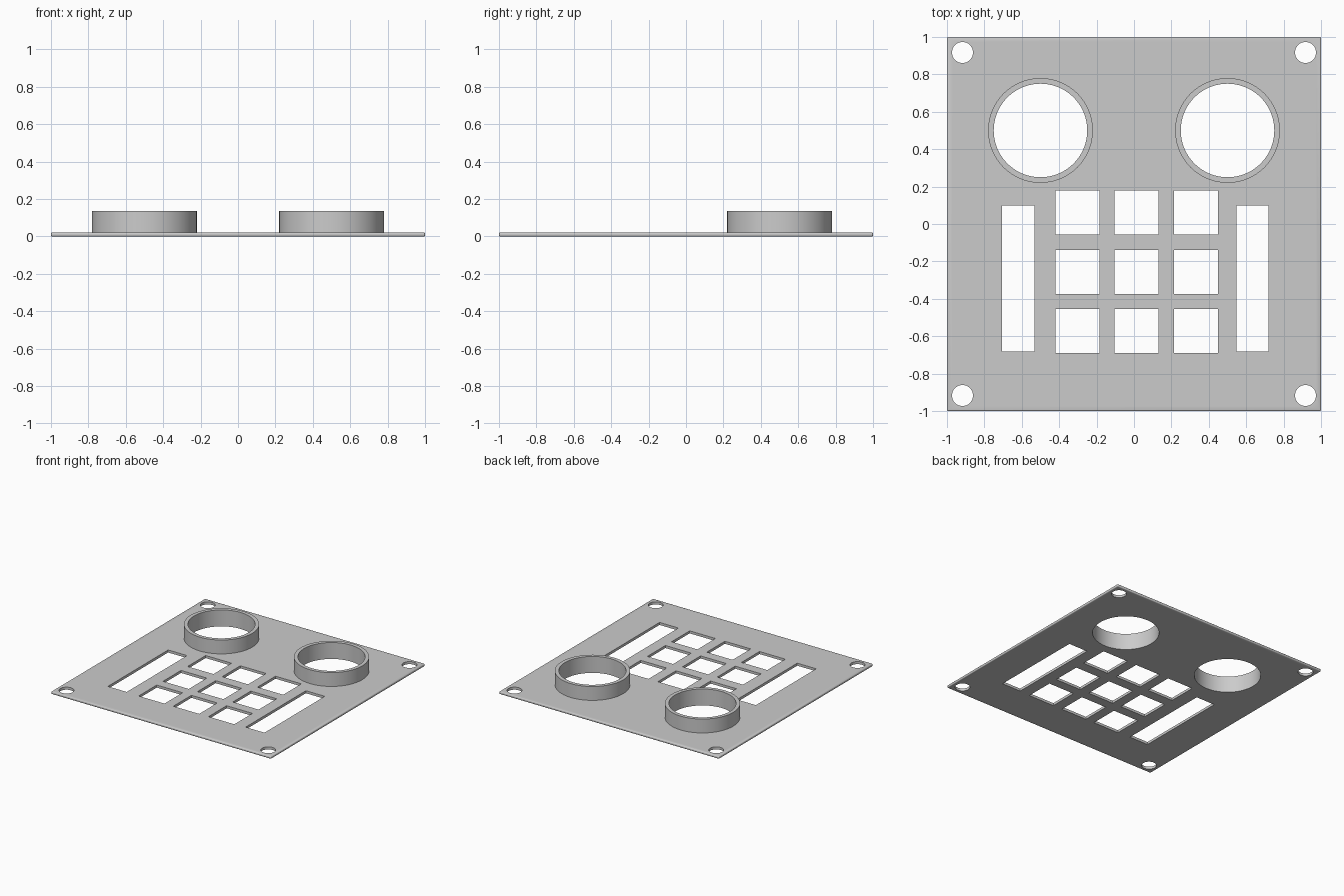
import bpy
import bmesh
from mathutils import Matrix, Vector

PLATE_TOP = 0.021
RING_TOP = 0.135
RING_OUTER, RING_INNER = 0.28, 0.25
SIDES = 96

old = bpy.data.objects.get("Cube")
if old:
    bpy.data.objects.remove(old, do_unlink=True)

grey = bpy.data.materials.new("plain grey")
grey.use_nodes = True
grey.diffuse_color = (0.6, 0.6, 0.6, 1)
grey.node_tree.nodes["Principled BSDF"].inputs["Base Color"].default_value = grey.diffuse_color


def add_box(bm, x0, x1, y0, y1, z0, z1):
    centre = Vector((x0 + x1, y0 + y1, z0 + z1)) / 2
    size = Matrix.Diagonal((x1 - x0, y1 - y0, z1 - z0, 1))
    bmesh.ops.create_cube(bm, size=1, matrix=Matrix.Translation(centre) @ size)


def add_cylinder(bm, x, y, radius, z0, z1):
    bmesh.ops.create_cone(bm, cap_ends=True, segments=SIDES, radius1=radius, radius2=radius,
                          depth=z1 - z0, matrix=Matrix.Translation((x, y, (z0 + z1) / 2)))


def make_object(name, bm):
    mesh = bpy.data.meshes.new(name)
    bm.to_mesh(mesh)
    bm.free()
    mesh.materials.append(grey)
    obj = bpy.data.objects.new(name, mesh)
    bpy.context.collection.objects.link(obj)
    return obj


def smooth(obj):
    bpy.ops.object.select_all(action='DESELECT')
    obj.select_set(True)
    bpy.context.view_layer.objects.active = obj
    bpy.ops.object.shade_smooth_by_angle(angle=0.6)


# Every opening in the plate
bm = bmesh.new()
low, high = -0.1, 0.1
for sx in (-1, 1):
    add_cylinder(bm, sx * 0.5, 0.5, RING_INNER, low, high)
    for sy in (-1, 1):
        add_cylinder(bm, sx * 0.917, sy * 0.917, 0.056, low, high)
for x in (-0.42, -0.105, 0.215):
    for y in (-0.69, -0.375, -0.055):
        add_box(bm, x, x + 0.235, y, y + 0.235, low, high)
for x in (-0.705, 0.547):
    add_box(bm, x, x + 0.172, -0.683, 0.1, low, high)
cutter = make_object("opening_cutter", bm)
cutter.hide_render = True

# Flat panel with softened outer edges
bm = bmesh.new()
add_box(bm, -1, 1, -1, 1, 0, PLATE_TOP)
bmesh.ops.bevel(bm, geom=bm.edges[:], offset=0.007, segments=3, profile=0.5, affect='EDGES')
panel = make_object("panel", bm)
cut = panel.modifiers.new("openings", 'BOOLEAN')
cut.operation = 'DIFFERENCE'
cut.solver = 'EXACT'
cut.object = cutter
bpy.context.view_layer.objects.active = panel
bpy.ops.object.modifier_apply(modifier=cut.name)
bpy.data.objects.remove(cutter, do_unlink=True)
smooth(panel)

# Raised collars around the two large openings
for name, x in (("right_collar", -0.5), ("left_collar", 0.5)):
    bm = bmesh.new()
    profile = [(RING_INNER, PLATE_TOP), (RING_OUTER, PLATE_TOP),
               (RING_OUTER, RING_TOP), (RING_INNER, RING_TOP)]
    verts = [bm.verts.new((r, 0, z)) for r, z in profile]
    edges = [bm.edges.new((verts[i], verts[i - 1])) for i in range(len(verts))]
    bmesh.ops.spin(bm, geom=verts + edges, axis=(0, 0, 1), cent=(0, 0, 0),
                   angle=6.283185307, steps=SIDES, use_merge=True)
    bmesh.ops.remove_doubles(bm, verts=bm.verts[:], dist=0.0001)
    bmesh.ops.recalc_face_normals(bm, faces=bm.faces[:])
    bmesh.ops.translate(bm, verts=bm.verts[:], vec=(x, 0.5, 0))
    smooth(make_object(name, bm))
